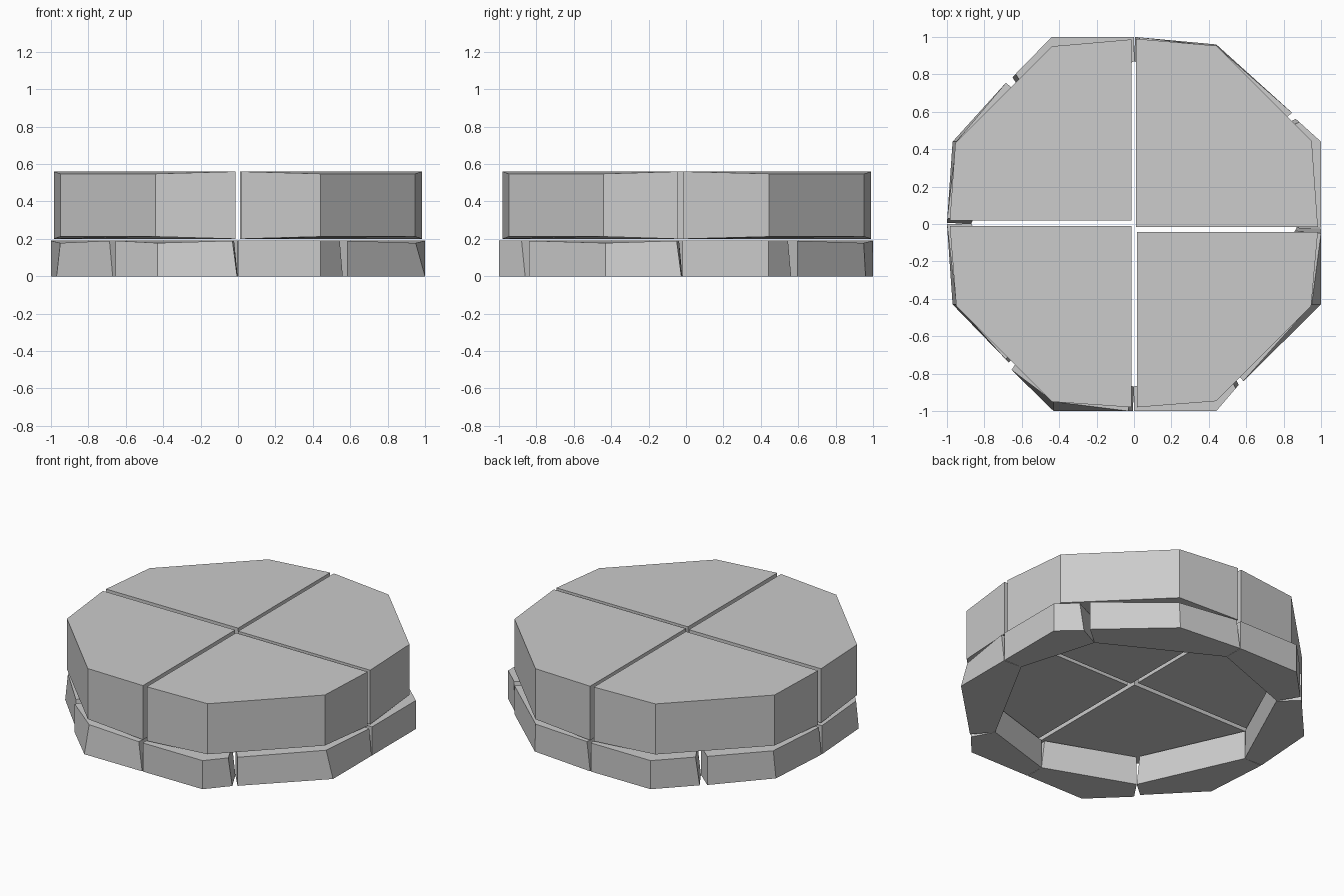
import bpy
from mathutils import Vector

if "Cube" in bpy.data.objects:
    bpy.data.objects.remove(bpy.data.objects["Cube"])


def prism(name, bottom, top):
    """Closed solid between two matching counter-clockwise outlines."""
    n = len(bottom)
    faces = [tuple(reversed(range(n))), tuple(range(n, 2 * n))]
    faces += [(i, (i + 1) % n, n + (i + 1) % n, n + i) for i in range(n)]
    mesh = bpy.data.meshes.new(name)
    mesh.from_pydata([tuple(p) for p in bottom + top], [], faces)
    mesh.update()
    obj = bpy.data.objects.new(name, mesh)
    bpy.context.collection.objects.link(obj)


def at(p, z):
    return (p[0], p[1], z)


# Ring blocks, counter-clockwise: start, corner at base, corner at top, end
blocks = [
    ((1, -.02), (1, .44), (1, .44), (.865, .562)),
    ((.845, .595), (.44, .96), (.44, .95), (.005, 1)),
    ((0, 1), (-.44, 1), (-.44, 1), (-.65, .785)),
    ((-.685, .755), (-.97, .44), (-.95, .44), (-1, .005)),
    ((-1, 0), (-.97, -.43), (-.95, -.43), (-.67, -.74)),
    ((-.655, -.78), (-.43, -1), (-.43, -.95), (-.005, -1)),
    ((0, -1), (.44, -1), (.44, -1), (.56, -.86)),
    ((.585, -.84), (1, -.43), (.95, -.43), (1, -.025)),
]

# Inner corner of the ring at each joint between blocks
inner = []
for i, b in enumerate(blocks):
    joint = Vector(blocks[i - 1][3]) + Vector(b[0])
    inner.append(joint.normalized() * .87)

for i, (start, low, high, end) in enumerate(blocks):
    a, b = inner[i], inner[(i + 1) % len(blocks)]
    # The trailing end leans back so the joint opens towards the top
    lean = (Vector(low) - Vector(end)).normalized() * .025
    end_top = Vector(end) + lean
    b_top = b + (a - b).normalized() * .02
    corner_z = .19 if low == high else .178
    base = [at(p, 0) for p in (start, low, end, b, a)]
    top = [at(start, .19), at(high, corner_z), at(end_top, .19),
           at(b_top, .19), at(a, .19)]
    prism(f"base_ring_block_{i + 1}", base, top)

# Cap quarters: centre point, axis end, two outer corners, axis end
quarters = [
    [(.012, -.015), (.983, -.015), (.95, .445), (.44, .953), (.012, .99)],
    [(-.013, .02), (-.013, .987), (-.44, .95), (-.955, .435), (-.985, .02)],
    [(-.013, -.012), (-.985, -.012), (-.95, -.44), (-.44, -.95), (-.013, -.98)],
    [(.015, -.042), (.015, -.98), (.44, -.947), (.947, -.44), (.983, -.042)],
]
for i, outline in enumerate(quarters):
    dip = [0, 0, .012, .012, 0]
    prism(f"cap_quarter_{i + 1}",
          [at(p, .2 + d) for p, d in zip(outline, dip)],
          [at(p, .56 - d) for p, d in zip(outline, dip)])
